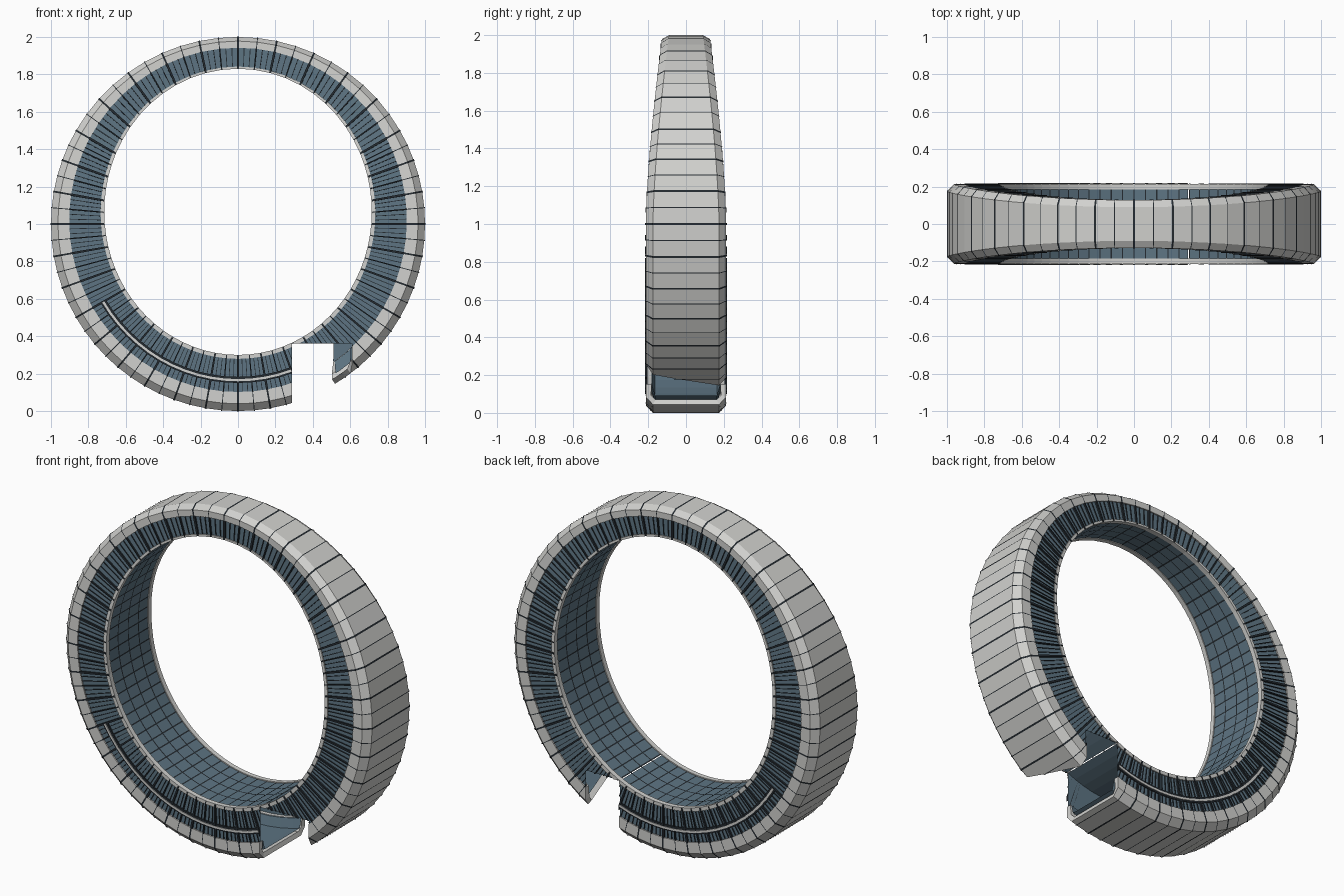
import bpy, bmesh
from math import sin, cos, radians, sqrt
from mathutils import Vector

cube = bpy.data.objects.get("Cube")
if cube:
    bpy.data.objects.remove(cube)


def material(name, rgb):
    m = bpy.data.materials.new(name)
    m.use_nodes = True
    m.diffuse_color = (*rgb, 1)
    bsdf = m.node_tree.nodes["Principled BSDF"]
    bsdf.inputs["Base Color"].default_value = (*rgb, 1)
    bsdf.inputs["Roughness"].default_value = 0.6
    return m


GRAY = material("light gray panel", (0.64, 0.64, 0.62))
BLUE = material("blue gray glass", (0.11, 0.175, 0.225))
DARK = material("dark seam", (0.018, 0.024, 0.03))

# Segment joints: wider steps over the crown than below
JOINTS = [30 + 6 * i for i in range(20)] + [150 + 5 * i for i in range(49)]


def half_width(a):
    return 0.213 - 0.085 * max(0, sin(radians(a))) ** 1.5


def inner_radius(a):
    # distance from the ring centre to the tall, raised inner oval
    rx, rz, lift = 0.715, 0.765, 0.065
    c, s = cos(radians(a)), sin(radians(a))
    qa = (c / rx) ** 2 + (s / rz) ** 2
    qb = -s * lift / rz ** 2
    qc = (lift / rz) ** 2 - 1
    return (-qb + sqrt(qb * qb - qa * qc)) / qa


def point(a, depth, inset, side):
    """depth: 0 outer edge, 1 inner edge; inset: from the side wall;
    side: 1 or -1 for a wall, 0 < |side| < 1 for a share of the width."""
    r = 1 + depth * (inner_radius(a) - 1)
    y = side * (half_width(a) - inset)
    return Vector((r * cos(radians(a)), y, 1 + r * sin(radians(a))))


def mirrored(half):
    """Profile down the +y wall, then back along the -y wall."""
    return [(d, i, 1) for d, i in half] + [(d, i, -1) for d, i in reversed(half)]


def cut_gap(bm):
    """Remove the wedge-ended gap near the foot."""
    corner, slant = Vector((0.61, -0.21, 0)), Vector((0.42, 0.10, 0))
    planes = [(Vector((0.29, 0, 0)), Vector((1, 0, 0))), (corner, slant),
              (Vector((0, 0, 0.36)), Vector((0, 0, 1)))]
    for co, no in planes:
        faces = [f for f in bm.faces
                 if any(v.co.x > 0.15 and v.co.z < 0.55 for v in f.verts)]
        geom = set(faces)
        for f in faces:
            geom.update(f.edges)
            geom.update(f.verts)
        bmesh.ops.bisect_plane(bm, geom=list(geom), dist=1e-5, plane_co=co, plane_no=no)
    doomed = []
    for f in bm.faces:
        c = f.calc_center_median()
        if c.x > 0.29 and c.z < 0.36 and (c - corner).dot(slant) < 0:
            doomed.append(f)
    bmesh.ops.delete(bm, geom=doomed, context="FACES")


def loft(name, mat, profiles, spans, closed=False, thickness=0):
    """Sweep each profile through each list of angles."""
    bm = bmesh.new()
    for profile in profiles:
        for angles in spans:
            rows = [[bm.verts.new(point(a, *p)) for p in profile] for a in angles]
            for r0, r1 in zip(rows, rows[1:]):
                n = len(profile)
                for j in range(n if closed else n - 1):
                    k = (j + 1) % n
                    bm.faces.new((r0[j], r1[j], r1[k], r0[k]))
    bmesh.ops.remove_doubles(bm, verts=bm.verts, dist=1e-5)
    cut_gap(bm)
    me = bpy.data.meshes.new(name)
    bm.to_mesh(me)
    bm.free()
    me.materials.append(mat)
    ob = bpy.data.objects.new(name, me)
    bpy.context.collection.objects.link(ob)
    if thickness:
        mod = ob.modifiers.new("Thickness", "SOLIDIFY")
        mod.thickness = thickness
    return ob


def bars(angles, width):
    return [[a - width, a + width] for a in angles]


# Outer cladding and hollow glazed body
loft("outer_shell", GRAY, [mirrored([(0.34, 0), (0.13, 0), (0, 0.038)])],
     [JOINTS], thickness=0.03)
loft("glazed_body", BLUE,
     [mirrored([(0.975, 0.008), (0.34, 0.008), (0.33, 0.034), (0.15, 0.05)])],
     [JOINTS], closed=True)

# Thin rims around both inner edges
half_rim = [(1, 0.028), (1, 0), (0.93, 0)]
loft("inner_rims", GRAY,
     [[(d, i, 1) for d, i in half_rim], [(d, i, -1) for d, i in reversed(half_rim)]],
     [JOINTS], thickness=0.006)

# Radial joints in the cladding: every second one is heavier
major, minor = JOINTS[:-1:2], JOINTS[1:-1:2]
wrap = mirrored([(0.36, -0.003), (0.13, -0.003), (-0.01, 0.036)])
loft("heavy_shell_joints", DARK, [wrap], bars(major, 0.28))
loft("light_shell_joints", DARK, [wrap], bars(minor, 0.13))

# Side ribs and slim fins across the glazing
wall = [(0.99, -0.003), (0.33, -0.003)]
walls = [[(d, i, 1) for d, i in wall], [(d, i, -1) for d, i in reversed(wall)]]
loft("heavy_side_ribs", DARK, walls, bars(major, 0.38), thickness=0.01)
loft("light_side_ribs", DARK, walls, bars(minor, 0.22), thickness=0.01)
fin = [(0.93, 0.003), (0.34, 0.003)]
fins = [[(d, i, 1) for d, i in fin], [(d, i, -1) for d, i in reversed(fin)]]
thirds = [a + (b - a) * t / 3 for a, b in zip(JOINTS, JOINTS[1:]) for t in (1, 2)]
loft("side_fins", DARK, fins, bars(thirds, 0.13), thickness=0.005)

# Grid on the inner glazing
loft("inner_cross_bars", DARK, [[(0.985, 0.028, -1), (0.985, 0.028, 1)]],
     bars(JOINTS[:-1], 0.3))
loft("inner_long_bars", DARK,
     [[(0.985, 0, s - 0.018), (0.985, 0, s + 0.018)] for s in (-0.45, 0, 0.45)],
     [JOINTS])

# Ledge along the lower sides, ending at the gap, with a dark shadow gap
lower = [210 + 5 * i for i in range(17)]


def ledge(d0, d1, inset):
    return [[(d1, inset, 1), (d0, inset, 1)], [(d0, inset, -1), (d1, inset, -1)]]


loft("side_ledges", GRAY, ledge(0.53, 0.57, -0.005), [lower], thickness=0.012)
loft("ledge_shadow_gaps", DARK, ledge(0.50, 0.61, -0.001), [lower], thickness=0.006)
